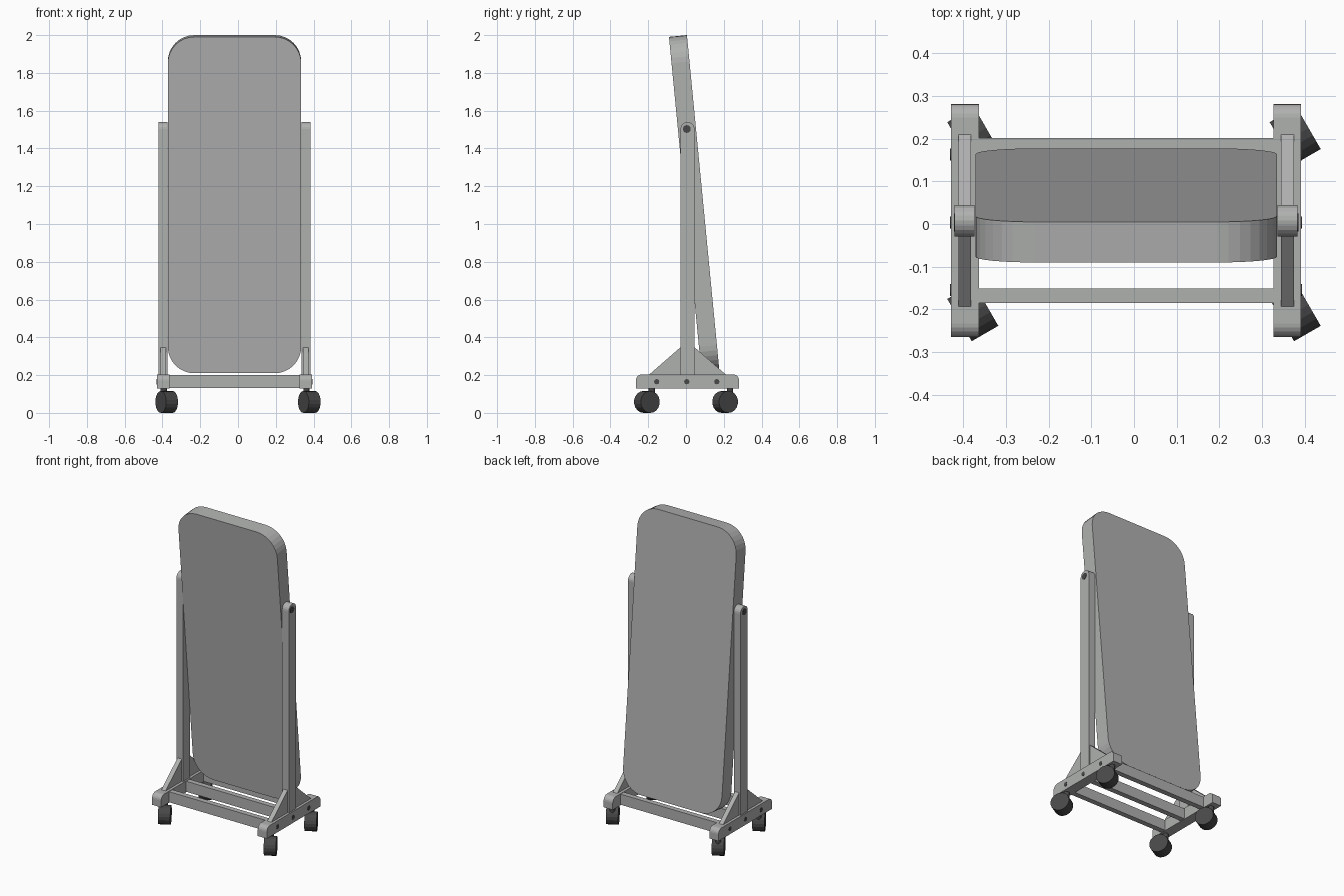
import bpy, bmesh, math
from mathutils import Matrix, Vector

if "Cube" in bpy.data.objects:
    bpy.data.objects.remove(bpy.data.objects["Cube"])

CX, CY = -0.0185, 0.008        # centre of the stand


def material(name, rgb):
    m = bpy.data.materials.new(name)
    m.diffuse_color = (*rgb, 1)
    m.use_nodes = True
    m.node_tree.nodes["Principled BSDF"].inputs["Base Color"].default_value = m.diffuse_color
    return m


GREY = material("light grey", (0.43, 0.44, 0.43))
DARK = material("dark rubber", (0.065, 0.065, 0.065))


def finish(name, bm, mat, smooth=False):
    bmesh.ops.recalc_face_normals(bm, faces=bm.faces)
    me = bpy.data.meshes.new(name)
    bm.to_mesh(me)
    bm.free()
    me.materials.append(mat)
    ob = bpy.data.objects.new(name, me)
    bpy.context.collection.objects.link(ob)
    if smooth:
        bpy.ops.object.select_all(action='DESELECT')
        ob.select_set(True)
        bpy.context.view_layer.objects.active = ob
        bpy.ops.object.shade_smooth_by_angle(angle=math.radians(35))
    return ob


def prism(name, pts, depth, mat, matrix):
    """Extrude a 2D outline symmetrically along local z."""
    bm = bmesh.new()
    f = bm.faces.new([bm.verts.new((x, y, -depth / 2)) for x, y in pts])
    ext = bmesh.ops.extrude_face_region(bm, geom=[f])
    moved = [g for g in ext["geom"] if isinstance(g, bmesh.types.BMVert)]
    bmesh.ops.translate(bm, verts=moved, vec=(0, 0, depth))
    bm.transform(matrix)
    return finish(name, bm, mat)


def box(name, lo, hi, mat):
    bm = bmesh.new()
    bmesh.ops.create_cube(bm, size=1)
    lo, hi = Vector(lo), Vector(hi)
    bm.transform(Matrix.Translation((lo + hi) / 2) @ Matrix.Diagonal((*(hi - lo), 1)))
    return finish(name, bm, mat)


def cylinder(name, centre, axis, r, length, mat, sides=16):
    bm = bmesh.new()
    bmesh.ops.create_cone(bm, cap_ends=True, segments=sides, radius1=r, radius2=r, depth=length)
    rot = Vector(axis).to_track_quat('Z', 'Y').to_matrix().to_4x4()
    bm.transform(Matrix.Translation(centre) @ rot)
    return finish(name, bm, mat)


def arc(cx, cy, r, a0, a1, n):
    return [(cx + r * math.cos(math.radians(a0 + (a1 - a0) * i / n)),
             cy + r * math.sin(math.radians(a0 + (a1 - a0) * i / n))) for i in range(n + 1)]


def side_plane(x):
    """Outline (y, z) extruded along x."""
    return Matrix(((0, 0, 1, x), (1, 0, 0, 0), (0, 1, 0, 0), (0, 0, 0, 1)))


# tilting panel with rounded corners, leaning its top towards the front
w, h, r = 0.353, 0.8945, 0.14
outline = (arc(w - r, h - r, r, 0, 90, 8) + arc(r - w, h - r, r, 90, 180, 8)
           + arc(r - w, r - h, r, 180, 270, 8) + arc(w - r, r - h, r, 270, 360, 8))
prism("tilting_panel", outline, 0.0955, GREY,
      Matrix.Translation((CX, 0.0435, 1.105)) @ Matrix.Rotation(math.radians(90 + 5.52), 4, 'X'))

for s, side in ((-1, "left"), (1, "right")):
    x_post, x_foot = CX + s * 0.378, CX + s * 0.3775

    # upright post with round top
    post = [(CY - 0.037, 0.19), (CY + 0.037, 0.19)] + arc(CY, 1.503, 0.037, 0, 180, 10)
    prism(side + "_post", post, 0.047, GREY, side_plane(x_post))

    # gusset bracing the post
    gusset = [(CY - 0.212, 0.195), (CY + 0.212, 0.195), (CY + 0.034, 0.35), (CY - 0.034, 0.35)]
    prism(side + "_gusset", gusset, 0.03, GREY, side_plane(x_post))

    # foot beam with rounded upper ends
    foot = ([(CY - 0.273, 0.13), (CY + 0.273, 0.13)]
            + arc(CY + 0.241, 0.172, 0.032, 0, 90, 5) + arc(CY - 0.241, 0.172, 0.032, 90, 180, 5))
    prism(side + "_foot", foot, 0.065, GREY, side_plane(x_foot))

    # pivot bolt and foot bolts
    cylinder(side + "_pivot_bolt", (x_post + s * 0.004, 0.004, 1.503), (1, 0, 0), 0.021, 0.043, DARK, 12)
    for i in (-1, 0, 1):
        cylinder(side + "_foot_bolt", (x_foot + s * 0.018, 0.004 + i * 0.159, 0.165),
                 (1, 0, 0), 0.014, 0.033, DARK, 12)

    # swivelled casters: wheel drum plus stem under the foot
    for f, end in ((-1, "front"), (1, "back")):
        y = f * 0.207
        ang = math.radians(30)
        axis = Vector((math.cos(ang), math.sin(ang), 0))
        trail = Vector((-math.sin(ang), math.cos(ang), 0)) * 0.03
        centre = Vector((s * 0.3775, y, 0.058))
        cylinder(f"{side}_{end}_wheel", centre, axis, 0.058, 0.072, DARK, 18)
        cylinder(f"{side}_{end}_caster_stem", centre + trail + Vector((0, 0, 0.042)),
                 (0, 0, 1), 0.017, 0.07, DARK, 12)

# three cross bars between the feet
for i, name in ((-1, "front"), (0, "middle"), (1, "back")):
    y = CY + i * 0.176
    box(name + "_cross_bar", (CX - 0.35, y - 0.017, 0.133), (CX + 0.35, y + 0.017, 0.201), GREY)
